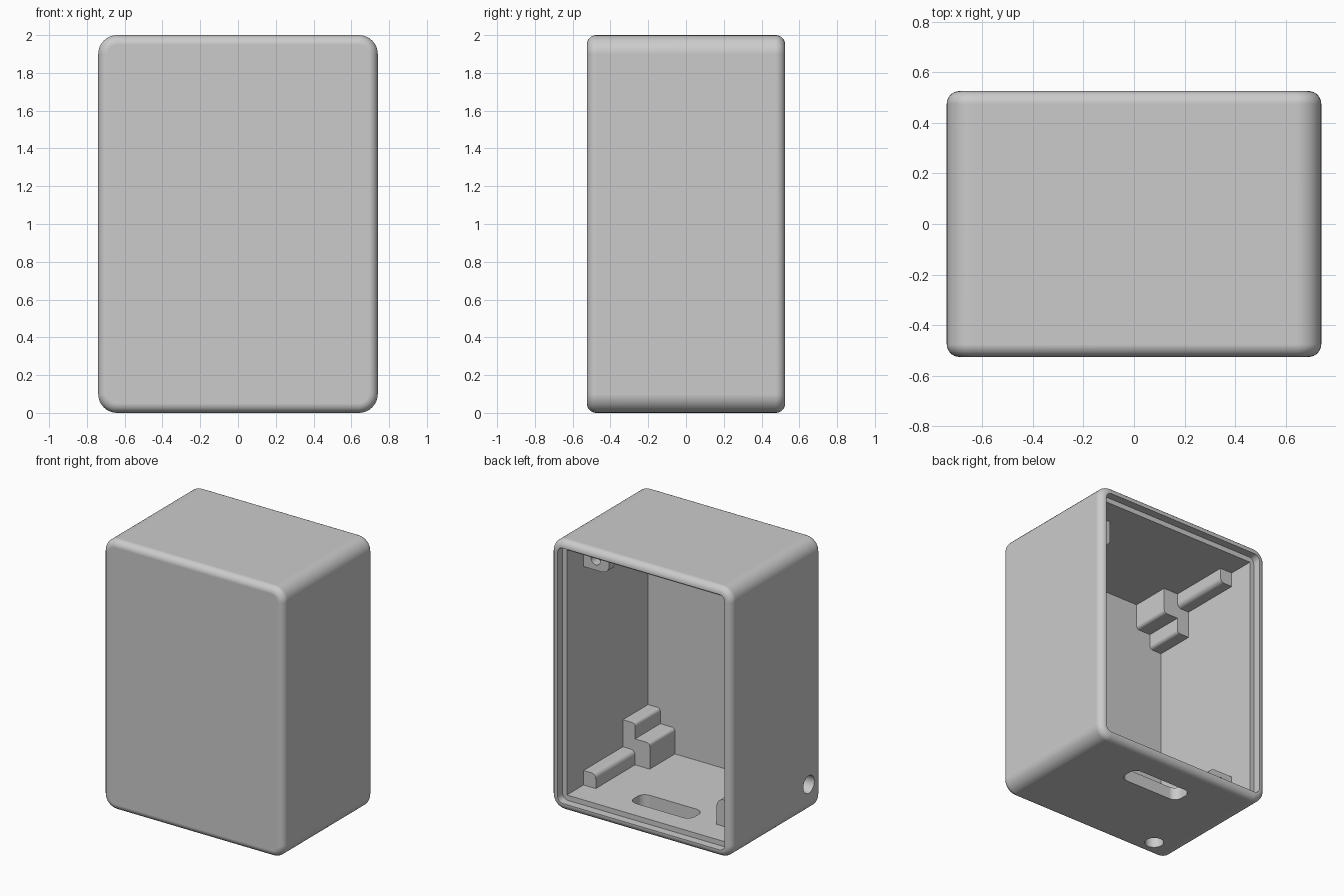
import bpy, bmesh, math
from mathutils import Vector

cube = bpy.data.objects.get("Cube")
if cube:
    bpy.data.objects.remove(cube, do_unlink=True)

grey = bpy.data.materials.new("light grey plastic")
grey.use_nodes = True
colour = (0.6, 0.6, 0.6, 1)
grey.diffuse_color = colour
grey.node_tree.nodes["Principled BSDF"].inputs["Base Color"].default_value = colour

W, D, H = 0.74, 0.525, 2.0      # half width, half depth, height
FLOOR = 0.093                   # wall thickness around the cavity
IN_X, IN_FRONT = 0.65, -0.485   # inner side and front wall
PLACES = {"x": lambda u, v, w: (w, u, v),
          "y": lambda u, v, w: (u, w, v),
          "z": lambda u, v, w: (u, v, w)}


def rounded(points, radii, steps=8):
    """Outline with each corner replaced by an arc."""
    out = []
    for i, (p, r) in enumerate(zip(points, radii)):
        p = Vector(p)
        a = (Vector(points[i - 1]) - p).normalized()
        b = (Vector(points[(i + 1) % len(points)]) - p).normalized()
        if not r:
            out.append(p)
            continue
        centre = p + (a + b) * r
        for k in range(steps + 1):
            t = k / steps * math.pi / 2
            out.append(centre - b * r * math.cos(t) - a * r * math.sin(t))
    return out


def rect(x0, x1, z0, z1, r=0):
    return rounded([(x0, z0), (x1, z0), (x1, z1), (x0, z1)], [r] * 4)


def circle(u, v, r, n=32):
    return [(u + r * math.cos(2 * math.pi * i / n),
             v + r * math.sin(2 * math.pi * i / n)) for i in range(n)]


def loft(name, sections, axis="y"):
    """Solid through matching outlines given as (position, outline)."""
    bm = bmesh.new()
    place = PLACES[axis]
    rings = [[bm.verts.new(place(p[0], p[1], w)) for p in outline]
             for w, outline in sections]
    for lower, upper in zip(rings, rings[1:]):
        for i in range(len(lower)):
            bm.faces.new((lower[i - 1], lower[i], upper[i], upper[i - 1]))
    bm.faces.new(rings[0])
    bm.faces.new(rings[-1])
    bmesh.ops.recalc_face_normals(bm, faces=bm.faces)
    mesh = bpy.data.meshes.new(name)
    bm.to_mesh(mesh)
    bm.free()
    mesh.materials.append(grey)
    obj = bpy.data.objects.new(name, mesh)
    bpy.context.collection.objects.link(obj)
    return obj


def prism(name, outline, start, end, axis="y"):
    return loft(name, [(start, outline), (end, outline)], axis)


def cut(obj, cutters):
    for c in cutters:
        c.hide_render = True
        mod = obj.modifiers.new("cut", "BOOLEAN")
        mod.operation, mod.solver, mod.object = "DIFFERENCE", "EXACT", c
    graph = bpy.context.evaluated_depsgraph_get()
    mesh = bpy.data.meshes.new_from_object(obj.evaluated_get(graph))
    obj.modifiers.clear()
    obj.data = mesh
    for c in cutters:
        bpy.data.objects.remove(c, do_unlink=True)


def finish(obj):
    bpy.ops.object.select_all(action="DESELECT")
    obj.select_set(True)
    bpy.context.view_layer.objects.active = obj
    bpy.ops.object.shade_smooth_by_angle(angle=math.radians(30))
    obj.modifiers.new("even shading", "WEIGHTED_NORMAL").keep_sharp = True


# Rounded shell with filleted front and back edges
FILLET, STEPS = 0.05, 8
sections = []
for side in (-1, 1):
    for k in range(STEPS + 1):
        t = (k if side < 0 else STEPS - k) / STEPS * math.pi / 2
        inset = FILLET * (1 - math.sin(t))
        y = side * (D - FILLET + FILLET * math.cos(t))
        sections.append((y, rect(-W + inset, W - inset, inset, H - inset, 0.1 - inset)))
shell = loft("enclosure_shell", sections)

# Lid recess, cavity, cable slot and the two cable holes
cut(shell, [
    prism("lid_recess", rect(-0.685, 0.685, 0.055, H - 0.055, 0.045), 0.465, 0.7),
    prism("cavity", rect(-IN_X, IN_X, FLOOR, H - FLOOR), IN_FRONT, 0.6),
    prism("cable_slot", rect(-0.25, 0.25, 0.15, 0.31, 0.06), -0.1, 0.2, "z"),
    prism("side_hole", circle(-0.38, 0.22, 0.065), -0.9, -0.6, "x"),
    prism("bottom_hole", circle(-0.5, -0.38, 0.065), -0.1, 0.2, "z"),
])
finish(shell)

# Corner fittings, repeated by a half turn about the y axis
WALL, BASE, BACK = IN_X + 0.02, FLOOR - 0.02, 0.27
for s, low, high in ((1, "lower_left", "upper_left"), (-1, "upper_right", "lower_right")):
    def turn(points):
        return [(s * p[0], 1 + s * (p[1] - 1)) for p in points]

    # Stepped bracket
    step = rounded([(WALL, BASE), (0.43, BASE), (0.43, 0.285),
                    (0.55, 0.285), (0.55, 0.4), (WALL, 0.4)],
                   [0, 0, 0.025, 0, 0.025, 0])
    finish(prism(low + "_bracket", turn(step), IN_FRONT - 0.01, -0.19))

    # Rail running toward the opening
    rail = rounded([(WALL, BASE), (0.55, BASE), (0.55, 0.2), (WALL, 0.2)],
                   [0, 0, 0.035, 0])
    finish(prism(low + "_rail", turn(rail), -0.2, BACK))

    # Screw tab
    top = H - BASE
    tab = rounded([(WALL, 1.71), (0.44, 1.71), (0.44, top), (WALL, top)],
                  [0, 0.06, 0, 0])
    plate = prism(high + "_screw_tab", turn(tab), BACK - 0.07, BACK)
    cut(plate, [prism("screw_hole", turn(circle(0.55, 1.79, 0.04, 24)), 0, 0.5)])
    finish(plate)
